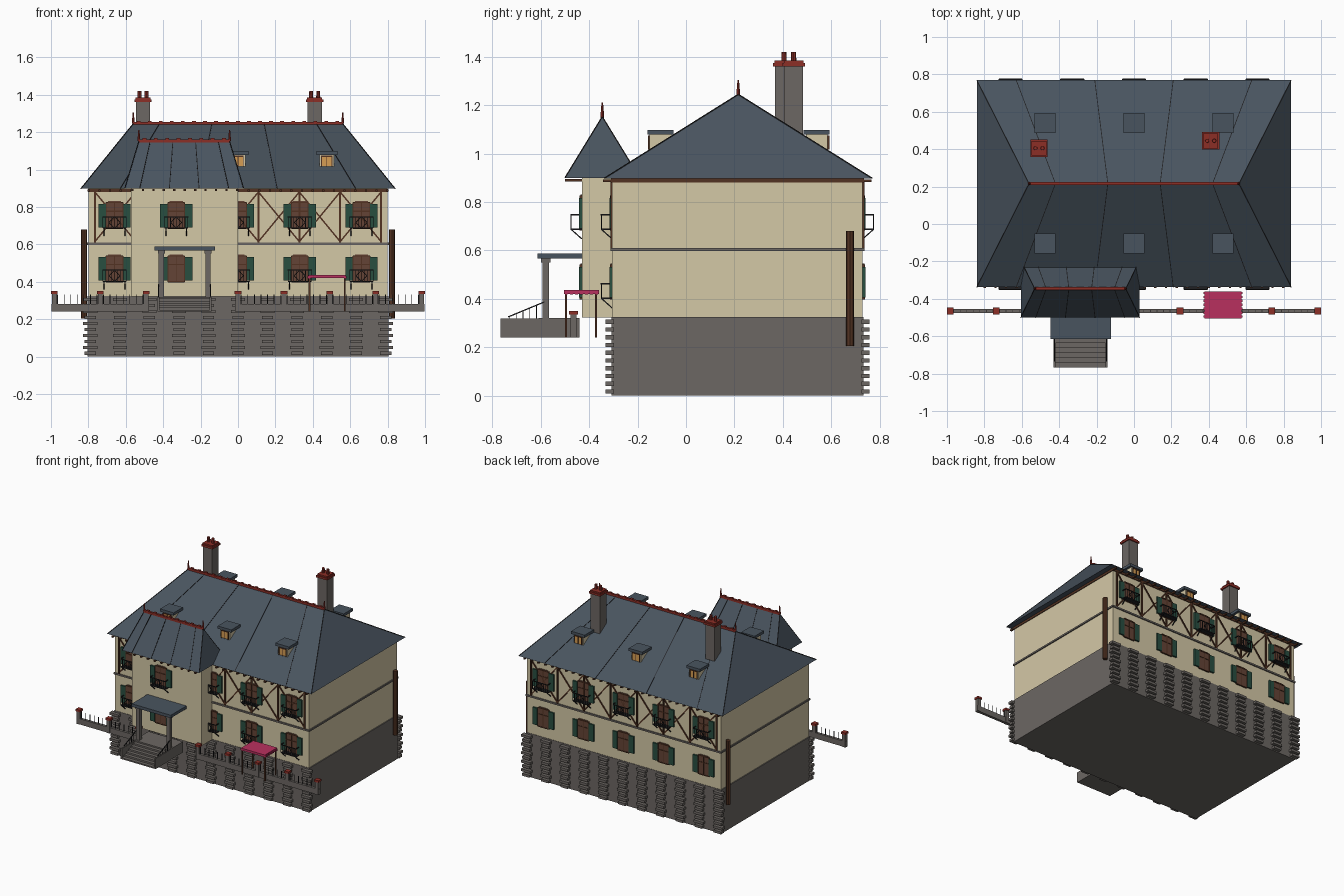
import bpy, bmesh
from mathutils import Vector, Matrix

cube = bpy.data.objects.get("Cube")
if cube:
    bpy.data.objects.remove(cube, do_unlink=True)


def material(name, r, g, b):
    col = [(c / 255 / 12.92 if c < 11 else ((c / 255 + .055) / 1.055) ** 2.4) for c in (r, g, b)] + [1]
    m = bpy.data.materials.new(name)
    m.use_nodes = True
    m.diffuse_color = col
    m.node_tree.nodes["Principled BSDF"].inputs["Base Color"].default_value = col
    return m


SLATE = material("slate", 73, 84, 95)
CREAM = material("cream_plaster", 212, 200, 166)
STONE = material("grey_stone", 108, 103, 99)
RED = material("red_clay", 140, 46, 38)
PINK = material("pink_cloth", 185, 48, 95)
TIMBER = material("dark_timber", 82, 50, 34)
GREEN = material("shutter_green", 40, 78, 64)
BROWN = material("window_brown", 100, 68, 54)
IRON = material("black_iron", 32, 32, 34)
AMBER = material("amber_glass", 214, 158, 84)

parts = {}


def mesh_for(part, mat):
    return parts.setdefault(part, (bmesh.new(), mat))[0]


def box(part, mat, x, y, z):
    """Box from (min, max) pairs."""
    ends = [(min(p), max(p)) for p in (x, y, z)]
    mid = Vector([(a + b) / 2 for a, b in ends])
    size = [b - a for a, b in ends] + [1]
    bmesh.ops.create_cube(mesh_for(part, mat), size=1, matrix=Matrix.Translation(mid) @ Matrix.Diagonal(size))


def block(part, mat, x, y, z, w, d=None):
    """Upright box centred on x, y."""
    d = d or w
    box(part, mat, (x - w / 2, x + w / 2), (y - d / 2, y + d / 2), z)


def beam(part, mat, a, b, w=.004, d=None):
    """Straight bar between two points."""
    a, b = Vector(a), Vector(b)
    rot = (b - a).to_track_quat('Z', 'Y').to_matrix().to_4x4()
    m = Matrix.Translation((a + b) / 2) @ rot @ Matrix.Diagonal((w, d or w, (b - a).length, 1))
    bmesh.ops.create_cube(mesh_for(part, mat), size=1, matrix=m)


def spike(part, mat, x, y, z0, z1, r0, r1):
    m = Matrix.Translation((x, y, (z0 + z1) / 2))
    bmesh.ops.create_cone(mesh_for(part, mat), cap_ends=True, segments=8, radius1=r0, radius2=r1,
                          depth=z1 - z0, matrix=m)


def hip_roof(name, x, y, ridge, z, seams):
    """Hipped roof with seams, ridge tiles and finials."""
    bm = mesh_for(name, SLATE)
    ym = (y[0] + y[1]) / 2
    base = [bm.verts.new((x[i], y[j], z[0])) for i, j in ((0, 0), (1, 0), (1, 1), (0, 1))]
    top = [bm.verts.new((r, ym, z[1])) for r in ridge]
    a, b, c, d = base
    for f in ((d, c, b, a), (a, b, top[1], top[0]), (b, c, top[1]), (c, d, top[0], top[1]), (d, a, top[0])):
        bm.faces.new(f)
    for yy in y:
        for i in range(seams):
            t = (i + .5) / seams
            beam(name + "_seams", IRON, (x[0] + t * (x[1] - x[0]), yy, z[0]),
                 (ridge[0] + t * (ridge[1] - ridge[0]), ym, z[1]), .004)
    for i in range(2):
        for j in range(2):
            beam(name + "_seams", IRON, (x[i], y[j], z[0]), (ridge[i], ym, z[1]), .004)
        spike(name + "_finials", RED, ridge[i], ym, z[1], z[1] + .06, .008, .003)
    box(name + "_ridge", RED, ridge, (ym - .008, ym + .008), (z[1] - .006, z[1] + .01))
    n = round((ridge[1] - ridge[0]) / .06)
    for i in range(n):
        xx = ridge[0] + (i + .5) / n * (ridge[1] - ridge[0])
        block(name + "_ridge", RED, xx, ym, (z[1] + .005, z[1] + .016), .02, .016)


def balcony(x, y, s, zc):
    lo, hi, out, w = zc - .07, zc - .01, y + s * .045, .062
    box("balcony_floors", IRON, (x - w, x + w), (y, out), (lo - .003, lo + .003))
    for i in range(9):
        xx = x - w + i * w / 4
        beam("balcony_railings", IRON, (xx, out, lo), (xx, out, hi), .003)
    for a, b in (((0, lo), (.03, zc - .04)), ((.03, zc - .04), (0, hi)),
                 ((0, hi), (-.03, zc - .04)), ((-.03, zc - .04), (0, lo))):
        beam("balcony_railings", IRON, (x + a[0], out, a[1]), (x + b[0], out, b[1]))
    beam("balcony_railings", IRON, (x - w, out, hi), (x + w, out, hi), .005)
    for xx in (x - w, x + w):
        beam("balcony_railings", IRON, (xx, y, hi), (xx, out, hi), .005)
        beam("balcony_brackets", IRON, (xx * .9 + x * .1, y, zc - .11), (xx * .9 + x * .1, out, lo), .005)


def window(x, y, s, zc, rail):
    box("window_panels", BROWN, (x - .045, x + .045), (y, y + s * .007), (zc - .072, zc + .066))
    box("window_panels", BROWN, (x - .035, x + .035), (y, y + s * .007), (zc + .066, zc + .074))
    for dx in (-.045, 0, .045):
        block("window_frames", TIMBER, x + dx, y + s * .005, (zc - .072, zc + .066), .005, .01)
    for dz in (-.072, .02, .066):
        box("window_frames", TIMBER, (x - .045, x + .045), (y, y + s * .01), (zc + dz - .003, zc + dz + .003))
    for side in (-1, 1):
        box("shutters", GREEN, (x + side * .047, x + side * .086), (y, y + s * .012), (zc - .066, zc + .06))
    if rail:
        balcony(x, y, s, zc)


FRONT, BACK, WING = -.305, .73, -.43

# Walls and string course
box("stone_base", STONE, (-.805, .805), (FRONT - .003, BACK + .003), (0, .325))
box("main_walls", CREAM, (-.798, .798), (FRONT, BACK), (.325, .9))
box("wing_walls", CREAM, (-.572, 0), (WING, -.2), (.322, .905))
box("string_course", STONE, (-.806, .806), (FRONT - .008, BACK + .008), (.597, .609))
box("eave_trim", TIMBER, (-.803, .803), (FRONT - .005, BACK + .005), (.88, .897))

# Projecting stones in columns along the base
for i in range(11):
    for j in range(10):
        w = .075 if j % 2 else .06
        for y in (FRONT - .01, BACK + .012):
            block("base_stones", STONE, -.79 + i * .158, y, (.008 + j * .032, .026 + j * .032), w, .034)

# Timber framing and windows on both long walls
for y, s in ((FRONT, -1), (BACK, 1)):
    yt = y + s * .003
    for i in range(8):
        x = -.765 + i * 1.53 / 7
        block("timber_posts", TIMBER, x, yt, (.609, .885), .011, .01)
        if i < 7:
            x2 = x + 1.53 / 7
            beam("timber_braces", TIMBER, (x, yt, .615), (x2, yt, .88), .008)
            beam("timber_braces", TIMBER, (x, yt, .88), (x2, yt, .615), .008)
    for i in range(5):
        x = -.66 + i * .33
        yw = WING if s < 0 and i == 1 else y
        window(x, yw, s, .757, True)
        window(x, yw, s, .472, s < 0 and i != 1)
    for i in range(29):
        box("rafter_tails", TIMBER, (-.804 + i * .057, -.792 + i * .057), (y, y + s * .037), (.882, .893))
for i in range(11):
    box("wing_rafter_tails", TIMBER, (-.57 + i * .0558, -.558 + i * .0558), (-.5, WING), (.885, .895))

# Roofs
hip_roof("main_roof", (-.84, .84), (-.338, .77), (-.56, .56), (.898, 1.245), 4)
hip_roof("wing_roof", (-.605, .03), (-.5, -.192), (-.53, -.045), (.9, 1.152), 4)

# Dormers
for x in (-.475, 0, .475):
    for y, s in ((-.105, -1), (.54, 1)):
        block("dormer_bodies", CREAM, x, y, (.99, 1.08), .078, .09)
        block("dormer_caps", SLATE, x, y, (1.078, 1.098), .112, .108)
        f = y + s * .045
        box("dormer_glass", AMBER, (x - .028, x + .028), (f, f + s * .005), (1.018, 1.07))
        for dx in (-.028, 0, .028):
            block("dormer_frames", TIMBER, x + dx, f + s * .004, (1.016, 1.072), .004, .008)
        box("dormer_frames", TIMBER, (x - .03, x + .03), (f, f + s * .008), (1.068, 1.074))

# Chimneys
for x, y in ((-.508, .405), (.41, .445)):
    block("chimney_stacks", STONE, x, y, (1.0, 1.362), .076)
    block("chimney_caps", RED, x, y, (1.36, 1.375), .092)
    block("chimney_caps", RED, x, y, (1.375, 1.385), .08)
    for dx in (-.019, .019):
        spike("chimney_pots", RED, x + dx, y, 1.38, 1.42, .011, .01)

# Downpipes
for x in (-.823, .823):
    spike("downpipes", TIMBER, x, .678, .205, .68, .017, .017)

# Garden wall with capped posts and pickets
FENCE = -.465
step = .2455
for a, b in ((-4, -2), (0, 4)):
    box("garden_wall", STONE, (a * step - .015, b * step + .015), (FENCE - .01, FENCE + .01), (.24, .282))
    for i in range(a, b + 1):
        block("wall_posts", STONE, i * step, FENCE, (.24, .337), .026)
        block("wall_post_caps", RED, i * step, FENCE, (.335, .35), .036)
    for i in range(a * 7, b * 7):
        x = (i + .5) * step / 7
        beam("wall_pickets", IRON, (x, FENCE, .28), (x, FENCE, .332), .004)

# Porch, landing and steps
box("porch_canopy", SLATE, (-.446, -.124), (-.614, WING), (.566, .588))
for x in (-.41, -.16):
    block("porch_columns", STONE, x, -.58, (.32, .568), .028)
    block("porch_columns", STONE, x, -.58, (.55, .567), .038)
box("porch_landing", STONE, (-.43, -.145), (-.61, -.44), (.24, .32))
for i in range(6):
    box("porch_steps", STONE, (-.425, -.15), (-.61, -.636 - i * .026), (.24, .31 - i * .012))
for x in (-.425, -.148):
    block("step_walls", STONE, x, -.6885, (.24, .318), .01, .157)
    beam("step_handrails", IRON, (x, -.735, .325), (x, -.585, .387), .005)
    for i in range(6):
        y = -.73 + i * .028
        beam("step_handrails", IRON, (x, y, .315), (x, y, .328 + i * .0115), .003)

# Pink awning on four legs
box("awning_cloth", PINK, (.378, .575), (-.505, -.36), (.42, .437))
for i in range(7):
    for x in (.378, .575):
        block("awning_scallops", PINK, x, -.495 + i * .021, (.418, .432), .012, .012)
for x in (.382, .571):
    for y in (-.496, -.372):
        block("awning_legs", TIMBER, x, y, (.24, .422), .009)

# Turn every collected part into an object
for name, (bm, mat) in parts.items():
    bmesh.ops.recalc_face_normals(bm, faces=bm.faces)
    me = bpy.data.meshes.new(name)
    bm.to_mesh(me)
    bm.free()
    me.materials.append(mat)
    bpy.context.scene.collection.objects.link(bpy.data.objects.new(name, me))
